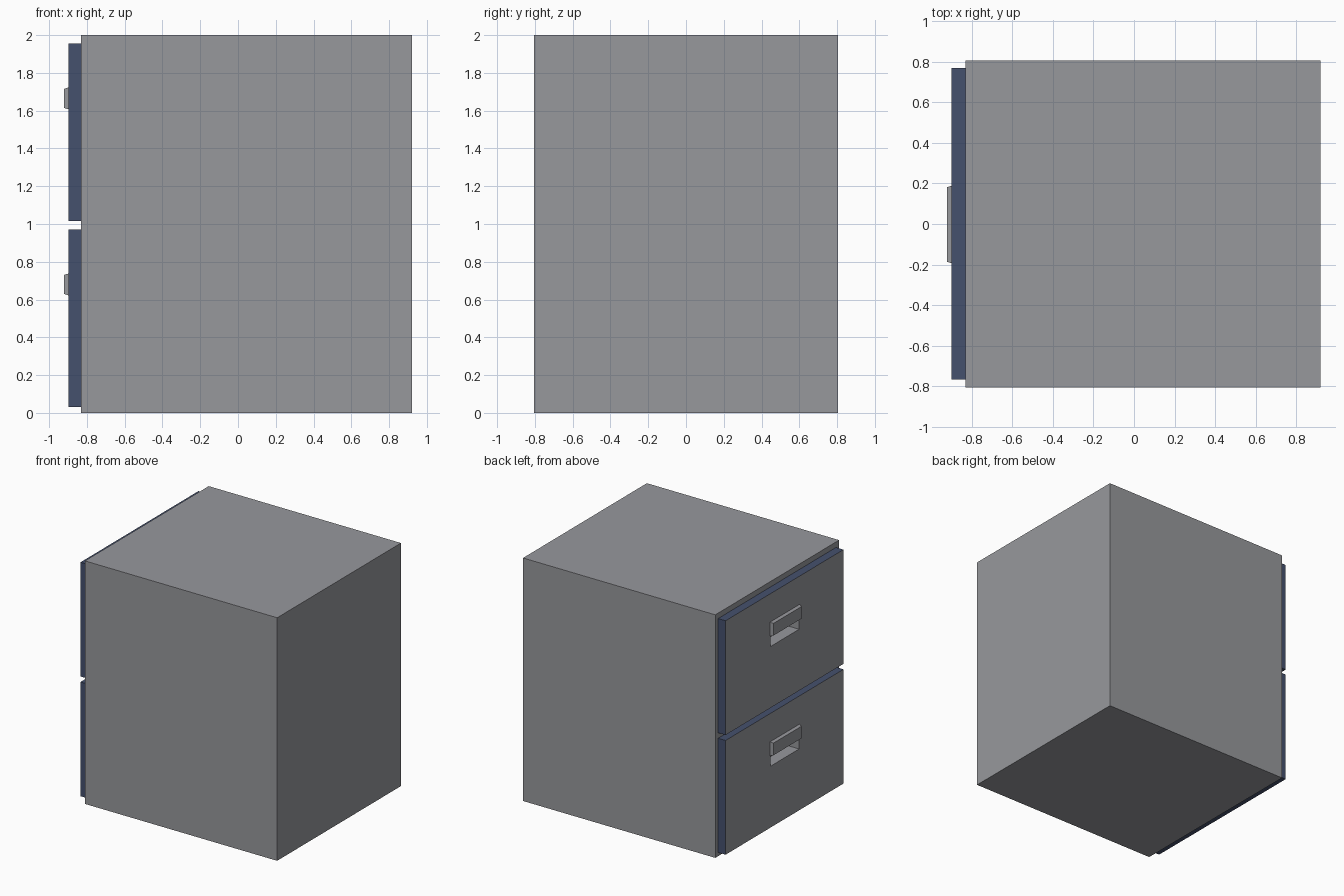
import bpy, bmesh

if "Cube" in bpy.data.objects:
    bpy.data.objects.remove(bpy.data.objects["Cube"])

def material(name, rgb):
    m = bpy.data.materials.new(name)
    m.diffuse_color = (*rgb, 1)
    m.use_nodes = True
    m.node_tree.nodes["Principled BSDF"].inputs["Base Color"].default_value = m.diffuse_color
    return m

GREY = material("cabinet grey", (0.31, 0.315, 0.335))
BLUE = material("drawer edge blue", (0.06, 0.082, 0.155))

def box(name, lo, hi, mats, taper=0.0):
    """Box between two corners; taper shrinks the -x face inward."""
    bm = bmesh.new()
    bmesh.ops.create_cube(bm, size=1)
    mid = [(a + b) / 2 for a, b in zip(lo, hi)]
    for v in bm.verts:
        outer = v.co.x < 0
        for i in range(3):
            sign = 1 if v.co[i] > 0 else -1
            half = (hi[i] - lo[i]) / 2
            if outer and i > 0:
                half -= taper
            v.co[i] = mid[i] + sign * half
    me = bpy.data.meshes.new(name)
    bm.to_mesh(me)
    bm.free()
    for m in mats:
        me.materials.append(m)
    ob = bpy.data.objects.new(name, me)
    bpy.context.collection.objects.link(ob)
    return ob

def cut(ob, cutter):
    """Subtract the cutter and bake the result."""
    mod = ob.modifiers.new("pocket", 'BOOLEAN')
    mod.operation = 'DIFFERENCE'
    mod.solver = 'EXACT'
    mod.object = cutter
    bpy.context.view_layer.update()
    dg = bpy.context.evaluated_depsgraph_get()
    me = bpy.data.meshes.new_from_object(ob.evaluated_get(dg))
    ob.modifiers.clear()
    ob.data = me

# Cabinet carcass
body = box("cabinet_body", (-0.83, -0.805, 0), (0.92, 0.805, 2), [GREY])

# Two drawers on the -x side, each with a finger pocket and a pull lip
for label, z0, z1 in (("lower", 0.03, 0.97), ("upper", 1.015, 1.955)):
    y0, y1 = -0.765, 0.768
    drawer = box(label + "_drawer_front", (-0.898, y0, z0), (-0.83, y1, z1), [GREY, BLUE])
    cutter = box("pocket_cutter", (-0.96, -0.188, z0 + 0.505), (-0.80, 0.183, z0 + 0.69), [GREY])
    cutter.hide_render = True
    cut(drawer, cutter)
    cut(body, cutter)
    bpy.data.objects.remove(cutter)

    # Blue on the outer rim of the drawer, grey elsewhere
    for p in drawer.data.polygons:
        c = p.center
        rim = min(abs(c.y - y0), abs(c.y - y1), abs(c.z - z0), abs(c.z - z1)) < 0.001
        p.material_index = 1 if rim else 0

    # Tapered pull over the upper half of the pocket
    box(label + "_drawer_pull", (-0.922, -0.194, z0 + 0.592), (-0.897, 0.189, z0 + 0.708),
        [GREY], taper=0.008)
